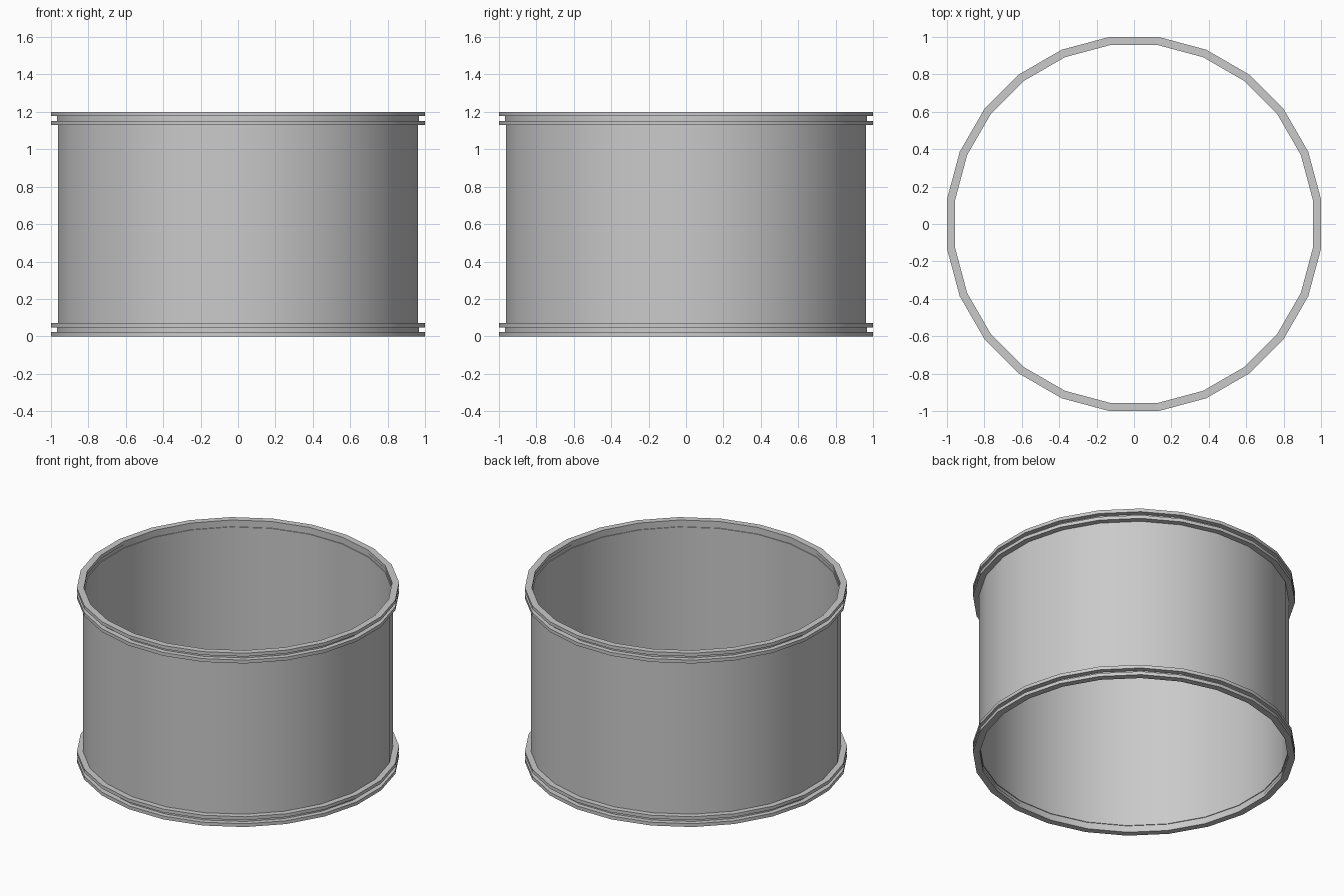
import bpy
import math

SIDES = 24
HEIGHT = 1.2
FLAT = 1 / math.cos(math.pi / SIDES)   # turns flat-to-flat radius into corner radius

cube = bpy.data.objects.get("Cube")
if cube:
    bpy.data.objects.remove(cube, do_unlink=True)

grey = bpy.data.materials.new("plain grey")
grey.use_nodes = True
colour = (0.59, 0.59, 0.59, 1)
grey.diffuse_color = colour
bsdf = next(n for n in grey.node_tree.nodes if n.type == 'BSDF_PRINCIPLED')
bsdf.inputs["Base Color"].default_value = colour


def ring(name, inner, outer, low, high):
    """Hollow ring made by turning a rectangular section about z."""
    section = [(inner, low), (outer, low), (outer, high), (inner, high)]
    verts, faces = [], []
    for i in range(SIDES):
        a = 2 * math.pi * (i + 0.5) / SIDES
        verts += [(r * FLAT * math.cos(a), r * FLAT * math.sin(a), z) for r, z in section]
        j = (i + 1) % SIDES
        for k in range(4):
            n = (k + 1) % 4
            faces.append((i * 4 + k, j * 4 + k, j * 4 + n, i * 4 + n))
    mesh = bpy.data.meshes.new(name)
    mesh.from_pydata(verts, [], faces)
    mesh.materials.append(grey)
    obj = bpy.data.objects.new(name, mesh)
    bpy.context.collection.objects.link(obj)
    bpy.ops.object.select_all(action='DESELECT')
    obj.select_set(True)
    bpy.context.view_layer.objects.active = obj
    bpy.ops.object.shade_smooth_by_angle(angle=math.radians(30))


# Main drum wall between the inner flanges
ring("drum_wall", 0.957, 0.962, 0.071, HEIGHT - 0.071)

# Paired flanges and the recessed groove between them, at both ends
sections = {
    "end_flange": (0.957, 1.0, 0, 0.023),
    "groove_wall": (0.962, 0.967, 0.023, 0.048),
    "inner_flange": (0.957, 1.0, 0.048, 0.071),
}
for part, (inner, outer, low, high) in sections.items():
    ring("bottom_" + part, inner, outer, low, high)
    ring("top_" + part, inner, outer, HEIGHT - high, HEIGHT - low)
